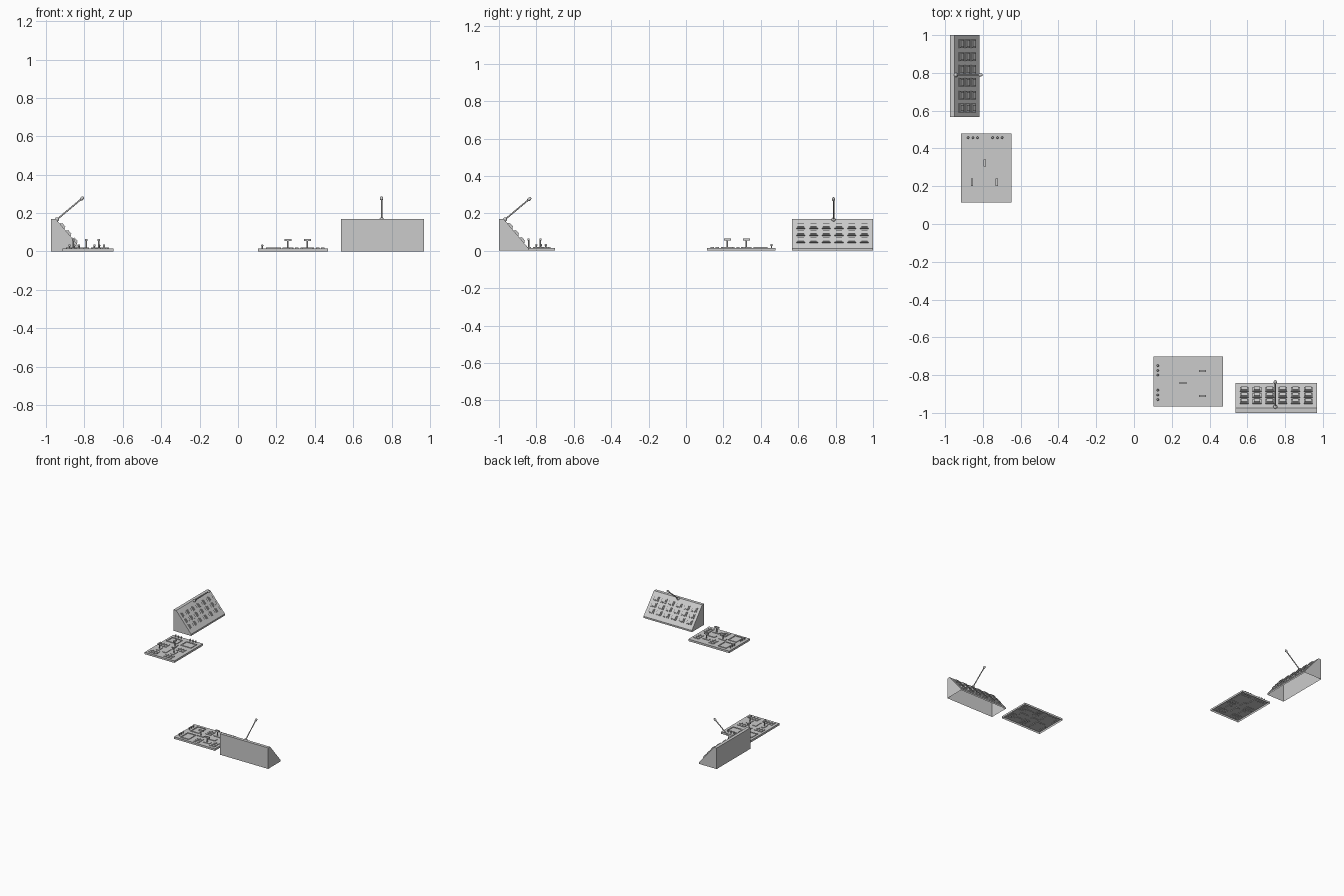
import bpy, bmesh, math
from mathutils import Matrix, Vector

if "Cube" in bpy.data.objects:
    bpy.data.objects.remove(bpy.data.objects["Cube"])

T = Matrix.Translation


def finish(bm, name, mat, smooth=False):
    bmesh.ops.recalc_face_normals(bm, faces=bm.faces)
    bmesh.ops.transform(bm, matrix=mat, verts=bm.verts)
    me = bpy.data.meshes.new(name)
    bm.to_mesh(me)
    bm.free()
    if smooth:
        for p in me.polygons:
            p.use_smooth = len(p.vertices) <= 4
    ob = bpy.data.objects.new(name, me)
    bpy.context.collection.objects.link(ob)


def box(bm, c, s, mat=Matrix(), open_bottom=False):
    m = mat @ T(c) @ Matrix.Diagonal((*s, 1))
    verts = bmesh.ops.create_cube(bm, size=1, matrix=m)["verts"]
    if open_bottom:
        faces = {f for v in verts for f in v.link_faces}
        low = min(faces, key=lambda f: f.calc_center_median().z)
        bmesh.ops.delete(bm, geom=[low], context="FACES_ONLY")


def rod(bm, a, b, r1, r2=None, n=10):
    a, b = Vector(a), Vector(b)
    d = b - a
    m = T((a + b) / 2) @ d.to_track_quat("Z", "Y").to_matrix().to_4x4()
    bmesh.ops.create_cone(bm, cap_ends=True, segments=n, radius1=r1,
                          radius2=r1 if r2 is None else r2, depth=d.length, matrix=m)


def ball(bm, c, r, mat=Matrix()):
    bmesh.ops.create_uvsphere(bm, u_segments=12, v_segments=8, radius=r, matrix=T(c) @ mat)


def console(mat, tag):
    # wedge housing, open underneath
    x0, x1 = 0.537, 0.97
    prof = [(-1, 0), (-1, 0.17), (-0.975, 0.17), (-0.842, 0.013), (-0.842, 0)]
    bm = bmesh.new()
    L = [bm.verts.new((x0, y, z)) for y, z in prof]
    R = [bm.verts.new((x1, y, z)) for y, z in prof]
    bm.faces.new(L)
    bm.faces.new(R)
    for i in range(len(prof) - 1):
        bm.faces.new((L[i], L[i + 1], R[i + 1], R[i]))
    finish(bm, "console_housing_" + tag, mat)

    # 6 x 3 keys on the sloping face
    hi, lo = Vector((0, -0.975, 0.17)), Vector((0, -0.842, 0.013))
    ang = math.atan2(lo.z - hi.z, lo.y - hi.y)
    bm = bmesh.new()
    for i in range(6):
        for t in (0.25, 0.49, 0.73):
            p = hi.lerp(lo, t)
            p.x = 0.583 + 0.068 * i
            m = T(p) @ Matrix.Rotation(ang, 4, "X")
            box(bm, (0, 0, 0.002), (0.046, 0.036, 0.008), m)
            box(bm, (0, 0, 0.006), (0.034, 0.026, 0.012), m)
    finish(bm, "console_keys_" + tag, mat)

    # microphone on a slanted stalk
    a, b = Vector((0.748, -0.968, 0.167)), Vector((0.748, -0.838, 0.276))
    bm = bmesh.new()
    rod(bm, a, b, 0.004)
    ball(bm, a, 0.011)
    tilt = (b - a).to_track_quat("Z", "Y").to_matrix().to_4x4()
    ball(bm, b, 0.009, tilt @ Matrix.Diagonal((1, 1, 1.4, 1)))
    finish(bm, "microphone_" + tag, mat, True)


def panel(mat, tag):
    # flat base plate, open underneath
    bm = bmesh.new()
    box(bm, (0.287, -0.834, 0.008), (0.366, 0.266, 0.016), open_bottom=True)
    finish(bm, "panel_plate_" + tag, mat)

    # T-handled levers on slot plates
    bm = bmesh.new()
    for x, y in ((0.26, -0.842), (0.362, -0.778), (0.362, -0.91)):
        box(bm, (x, y, 0.016), (0.056, 0.026, 0.009))
        rod(bm, (x, y, 0.012), (x, y, 0.056), 0.004)
        box(bm, (x, y, 0.06), (0.038, 0.012, 0.011))
    finish(bm, "panel_levers_" + tag, mat)

    # toggle pegs
    bm = bmesh.new()
    for yc in (-0.775, -0.905):
        for k in (-1, 0, 1):
            y = yc + 0.025 * k
            rod(bm, (0.126, y, 0.01), (0.126, y, 0.03), 0.003, 0.004)
            ball(bm, (0.126, y, 0.031), 0.006)
    finish(bm, "toggle_pegs_" + tag, mat, True)

    # framed screens
    bm = bmesh.new()
    for y in (-0.772, -0.9):
        cx, w, d, t = 0.185, 0.076, 0.094, 0.008
        for s in (-1, 1):
            box(bm, (cx + s * (w - t) / 2, y, 0.016), (t, d, 0.01))
            box(bm, (cx, y + s * (d - t) / 2, 0.016), (w - 2 * t, t, 0.01))
        box(bm, (cx, y, 0.014), (w - 2 * t, d - 2 * t, 0.007))
    finish(bm, "panel_screens_" + tag, mat)

    # low push buttons around the levers
    bm = bmesh.new()
    for x in (0.275, 0.305):
        for yc in (-0.765, -0.917):
            for k in (-1, 0, 1):
                box(bm, (x, yc + 0.024 * k, 0.016), (0.018, 0.016, 0.009))
    for x in (0.415, 0.442):
        for yc in (-0.778, -0.91):
            for k in (-1, 0, 1):
                box(bm, (x, yc + 0.026 * k, 0.016), (0.018, 0.018, 0.009))
    box(bm, (0.36, -0.844, 0.016), (0.07, 0.03, 0.009))
    finish(bm, "panel_buttons_" + tag, mat)


# first set along the front, second set turned to the left side
turn = Matrix.Rotation(-math.pi / 2, 4, "Z")
console(Matrix(), "front")
console(T((0.025, 1.537, 0)) @ turn, "left")
panel(Matrix(), "front")
panel(T((0.052, 0.583, 0)) @ turn, "left")
